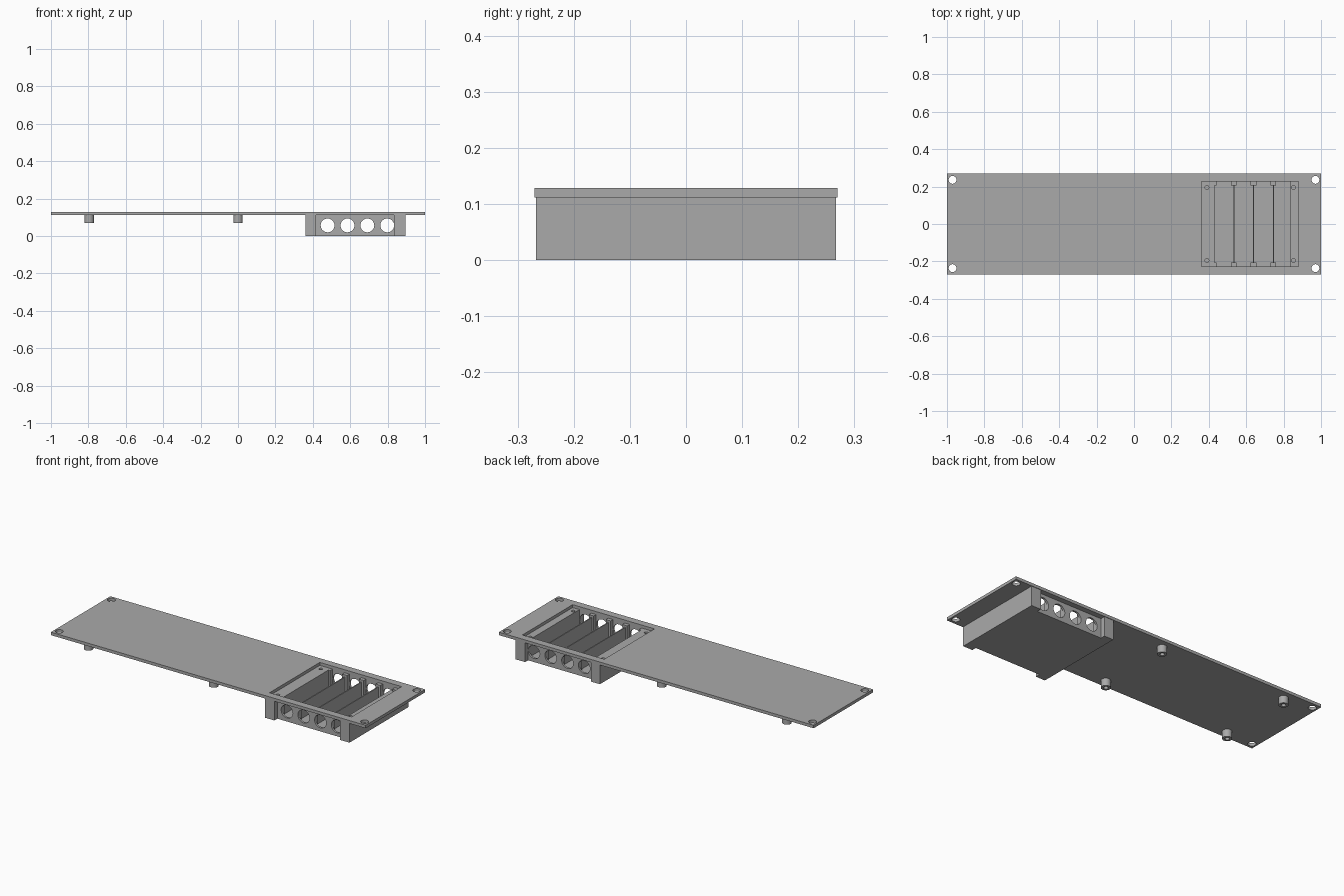
import bpy
import math

if "Cube" in bpy.data.objects:
    bpy.data.objects.remove(bpy.data.objects["Cube"], do_unlink=True)

gray = bpy.data.materials.new("plain_gray")
gray.use_nodes = True
COLOUR = (0.4, 0.4, 0.4, 1)
gray.diffuse_color = COLOUR
gray.node_tree.nodes["Principled BSDF"].inputs["Base Color"].default_value = COLOUR


def box(name, x, y, z):
    """Box from three (low, high) ranges."""
    bpy.ops.mesh.primitive_cube_add(size=1)
    ob = bpy.context.object
    ob.name = name
    ob.location = [(a + b) / 2 for a, b in (x, y, z)]
    ob.scale = [b - a for a, b in (x, y, z)]
    bpy.ops.object.transform_apply(location=True, rotation=True, scale=True)
    ob.data.materials.append(gray)
    return ob


def rod(name, centre, radius, depth, along_y=False):
    tilt = math.pi / 2 if along_y else 0
    bpy.ops.mesh.primitive_cylinder_add(vertices=32, radius=radius, depth=depth,
                                        location=centre, rotation=(tilt, 0, 0))
    ob = bpy.context.object
    ob.name = name
    ob.data.materials.append(gray)
    return ob


def cut(target, cutters):
    """Subtract each cutter from the target, then discard it."""
    for c in cutters:
        c.hide_render = True
        mod = target.modifiers.new("cut", "BOOLEAN")
        mod.operation = "DIFFERENCE"
        mod.solver = "EXACT"
        mod.object = c
        bpy.context.view_layer.objects.active = target
        bpy.ops.object.modifier_apply(modifier=mod.name)
        bpy.data.objects.remove(c, do_unlink=True)


def smooth(ob):
    bpy.ops.object.select_all(action="DESELECT")
    ob.select_set(True)
    bpy.context.view_layer.objects.active = ob
    bpy.ops.object.shade_smooth_by_angle(angle=math.radians(30))


UNDER, TOP = 0.112, 0.129      # plate faces
WALL = 0.228                   # inner face of the tray's end walls
LEFT, RIGHT = 0.43, 0.837      # tray cavity
FLOOR = 0.012
SIDES = (-1, 1)

# Cover plate with a window and four corner holes
plate = box("cover_plate", (-1, 1), (-0.27, 0.27), (UNDER, TOP))
holes = [box("window", (0.36, 0.88), (-WALL, WALL), (0.1, 0.2))]
holes += [rod("corner_hole", (x * 0.97, y * 0.236, UNDER), 0.021, 0.1)
          for x in SIDES for y in SIDES]
cut(plate, holes)
smooth(plate)

# Tray: cavity, recessed ends, row of round ports, blind screw holes
tray = box("tray", (0.36, 0.895), (-0.267, 0.267), (0, UNDER))
holes = [box("cavity", (LEFT, RIGHT), (-WALL, WALL), (FLOOR, 0.2))]
for s in SIDES:
    ends = sorted((s * 0.24, s * 0.3))
    holes.append(box("recess", (0.418, 0.835), ends, (-0.1, 0.2)))
    holes += [rod("screw_hole", (x, s * 0.195, UNDER), 0.01, 0.08)
              for x in (0.39, 0.853)]
holes += [rod("port", (0.479 + i * 0.1063, 0, 0.057), 0.037, 0.8, True)
          for i in range(4)]
cut(tray, holes)
smooth(tray)

# Thin dividers, each held between a pair of posts
for i in range(4):
    x = LEFT + 0.103 if i == 1 else LEFT - 0.004 + i * 0.1065
    if i:
        box("divider", (x - 0.003, x + 0.003), (-0.215, 0.215), (FLOOR, 0.1))
    for s in SIDES:
        box("divider_post", (max(LEFT, x - 0.015), x + 0.015),
            sorted((s * 0.206, s * WALL)), (FLOOR, UNDER))

# Hollow standoffs under the plate
for x in (-0.795, 0):
    for s in SIDES:
        standoff = rod("standoff", (x, s * 0.22, 0.0915), 0.025, 0.043)
        cut(standoff, [rod("bore", (x, s * 0.22, 0.08), 0.012, 0.05)])
        smooth(standoff)
